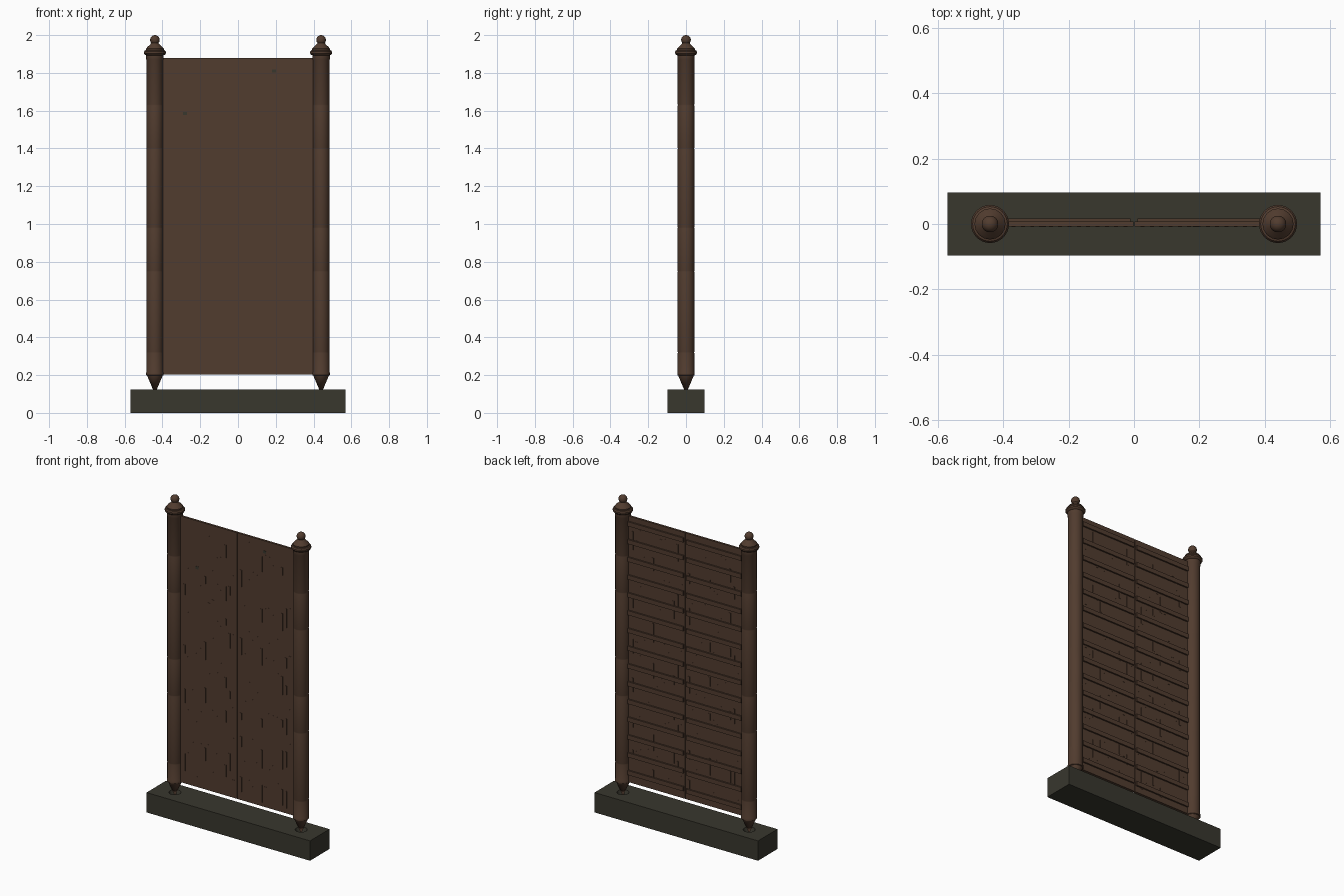
import bpy, bmesh, math, random
from mathutils import Matrix, Vector

if "Cube" in bpy.data.objects:
    bpy.data.objects.remove(bpy.data.objects["Cube"])

random.seed(4)


def material(name, rgb):
    m = bpy.data.materials.new(name)
    m.diffuse_color = (*rgb, 1)
    m.use_nodes = True
    m.node_tree.nodes["Principled BSDF"].inputs["Base Color"].default_value = m.diffuse_color
    return m


WOOD = material("brown wood", (0.083, 0.045, 0.028))
STONE = material("dark olive stone", (0.040, 0.038, 0.027))


def finish(bm, name, mat):
    me = bpy.data.meshes.new(name)
    bmesh.ops.recalc_face_normals(bm, faces=bm.faces)
    bm.to_mesh(me)
    bm.free()
    me.materials.append(mat)
    ob = bpy.data.objects.new(name, me)
    bpy.context.collection.objects.link(ob)
    return ob


def add_box(bm, x0, x1, y0, y1, z0, z1):
    c = Vector(((x0 + x1) / 2, (y0 + y1) / 2, (z0 + z1) / 2))
    s = Matrix.Diagonal((x1 - x0, y1 - y0, z1 - z0, 1))
    bmesh.ops.create_cube(bm, size=1, matrix=Matrix.Translation(c) @ s)


def lathe(name, profile, x, mat, sides=32):
    bm = bmesh.new()
    vs = [bm.verts.new((x + r, 0, z)) for r, z in profile]
    es = [bm.edges.new(p) for p in zip(vs, vs[1:])]
    bmesh.ops.spin(bm, geom=vs + es, cent=(x, 0, 0), axis=(0, 0, 1),
                   angle=2 * math.pi, steps=sides, use_merge=True)
    bmesh.ops.remove_doubles(bm, verts=bm.verts, dist=1e-5)
    ob = finish(bm, name, mat)
    bpy.ops.object.select_all(action='DESELECT')
    ob.select_set(True)
    bpy.context.view_layer.objects.active = ob
    bpy.ops.object.shade_smooth_by_angle(angle=math.radians(35))
    return ob


# Post profile: pointed foot, shaft with faint joints, collar, ball finial
profile = [(0, 0.10), (0.041, 0.197), (0.046, 0.20), (0.046, 0.213), (0.044, 0.217)]
for z in (0.32, 0.75, 0.98, 1.40, 1.63):
    profile += [(0.044, z - 0.003), (0.0432, z), (0.044, z + 0.003)]
profile += [(0.044, 1.868), (0.046, 1.872), (0.046, 1.893), (0.053, 1.896),
            (0.058, 1.903), (0.058, 1.912), (0.053, 1.919), (0.047, 1.921),
            (0.047, 1.928), (0.040, 1.937), (0.028, 1.947), (0.019, 1.958)]
for i in range(1, 9):
    a = math.radians(-42 + 132 * i / 8)
    profile.append((0.0255 * math.cos(a) if i < 8 else 0, 1.9745 + 0.0255 * math.sin(a)))

for side, label in ((-1, "left"), (1, "right")):
    lathe(f"{label}_post", profile, side * 0.44, WOOD)

# Base beam with conical sockets under the posts
bm = bmesh.new()
add_box(bm, -0.57, 0.57, -0.097, 0.097, 0, 0.125)
base = finish(bm, "base", STONE)
for side, label in ((-1, "left"), (1, "right")):
    cutter = lathe(f"{label}_socket_cutter",
                   [(0, 0.08), (0.02, 0.08), (0.036, 0.13), (0, 0.13)], side * 0.44, STONE)
    cutter.hide_render = True
    cutter.hide_viewport = True
    mod = base.modifiers.new(f"{label} socket", 'BOOLEAN')
    mod.operation = 'DIFFERENCE'
    mod.solver = 'EXACT'
    mod.object = cutter

for side, label in ((-1, "left"), (1, "right")):
    def span(bm, a, b, *yz):
        add_box(bm, min(side * a, side * b), max(side * a, side * b), *yz)

    # Panel leaf, leaving a hairline seam in the middle
    bm = bmesh.new()
    span(bm, 0.001, 0.42, -0.007, 0.007, 0.203, 1.88)
    finish(bm, f"{label}_panel", WOOD)

    # Short reed strips standing slightly proud of both panel faces
    bm = bmesh.new()
    for col in range(13):
        x = 0.02 + col * 0.0285
        for y0, y1 in ((-0.0085, -0.006), (0.006, 0.0085)):
            z = 0.22 + random.random() * 0.2
            while z < 1.74:
                h = random.uniform(0.04, 0.12)
                span(bm, x, x + 0.012, y0, y1, z, z + h)
                z += h + random.uniform(0.10, 0.38)
    finish(bm, f"{label}_reed_strips", WOOD)

    # Horizontal battens on the back, slightly staggered between leaves
    bm = bmesh.new()
    for i in range(15):
        z = 0.262 + i * 0.112 + side * 0.004
        span(bm, 0.01, 0.395, 0.006, 0.0165, z - 0.014, z + 0.014)
    finish(bm, f"{label}_battens", WOOD)

# Tiny dark worn spots on the front
bm = bmesh.new()
for x, z, r in ((0.19, 1.81, 0.010), (-0.28, 1.585, 0.011)):
    add_box(bm, x - r, x + r, -0.0092, -0.006, z - r * 0.8, z + r * 0.8)
finish(bm, "worn_spots", STONE)
